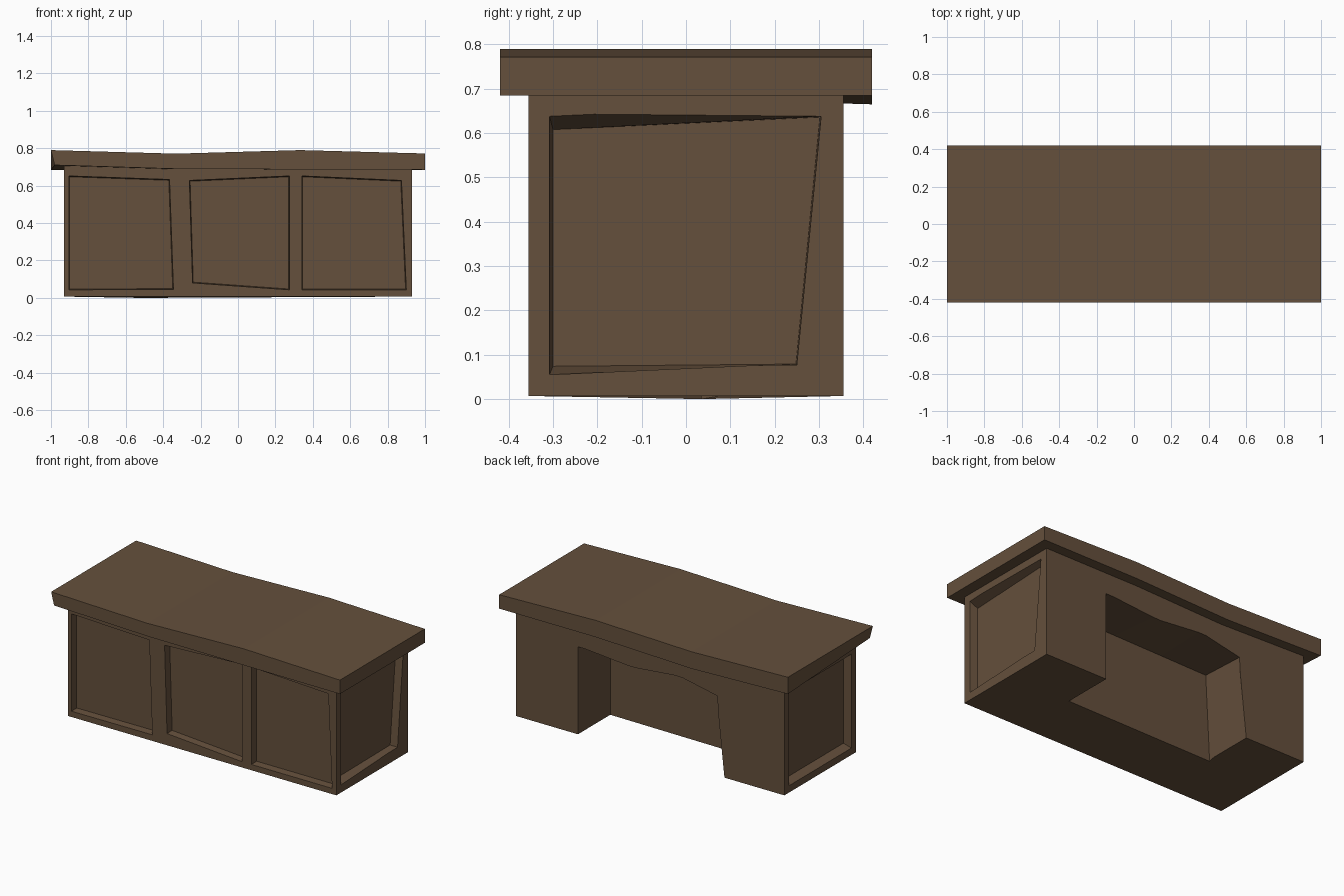
import bpy, bmesh
from mathutils import Vector

if "Cube" in bpy.data.objects:
    bpy.data.objects.remove(bpy.data.objects["Cube"])

wood = bpy.data.materials.new("dark brown wood")
wood.diffuse_color = (0.13, 0.08, 0.045, 1)
wood.use_nodes = True
wood.node_tree.nodes["Principled BSDF"].inputs["Base Color"].default_value = wood.diffuse_color


def loft(name, loops):
    """Closed solid through a list of matching point loops."""
    bm = bmesh.new()
    rings = [[bm.verts.new(p) for p in loop] for loop in loops]
    n = len(rings[0])
    for a, b in zip(rings, rings[1:]):
        for i in range(n):
            j = (i + 1) % n
            bm.faces.new((a[i], a[j], b[j], b[i]))
    bm.faces.new(rings[0])
    bm.faces.new(rings[-1])
    bmesh.ops.recalc_face_normals(bm, faces=bm.faces)
    me = bpy.data.meshes.new(name)
    bm.to_mesh(me)
    bm.free()
    ob = bpy.data.objects.new(name, me)
    bpy.context.collection.objects.link(ob)
    me.materials.append(wood)
    return ob


def cut(target, outer, inner):
    """Carve a recess whose mouth is outer and floor is inner."""
    outer = [Vector(p) for p in outer]
    inner = [Vector(p) for p in inner]
    start = [o + (o - i) * 0.2 for o, i in zip(outer, inner)]
    cutter = loft("recess_cutter", [start, inner])
    cutter.hide_render = True
    mod = target.modifiers.new("recess", 'BOOLEAN')
    mod.operation = 'DIFFERENCE'
    mod.solver = 'EXACT'
    mod.object = cutter
    bpy.context.view_layer.objects.active = target
    bpy.ops.object.modifier_apply(modifier=mod.name)
    bpy.data.objects.remove(cutter)


# Desk body: solid block reaching a little into the top
X, Y, Z0, Z1 = 0.93, 0.355, 0.007, 0.715
body = loft("desk_body", [[(x, -Y, Z0), (x, Y, Z0), (x, Y, Z1), (x, -Y, Z1)]
                          for x in (-X, X)])

# Three crooked recessed panels on the front
D = 0.045
front_panels = [
    [(-.904, .652), (-.366, .633), (-.345, .045), (-.904, .043)],
    [(-.26, .628), (.275, .652), (.275, .043), (-.243, .08)],
    [(.342, .652), (.874, .628), (.90, .043), (.342, .043)],
]
for p in front_panels:
    cx = sum(q[0] for q in p) / 4
    inner = [(cx + (x - cx) * 0.985, -Y + D, 0.345 + (z - 0.345) * 0.985) for x, z in p]
    cut(body, [(x, -Y, z) for x, z in p], inner)

# One recessed panel on each end
cut(body,
    [(X, y, z) for y, z in ((-.308, .638), (.305, .638), (.25, .077), (-.308, .055))],
    [(X - .05, y, z) for y, z in ((-.30, .608), (.302, .636), (.248, .079), (-.30, .074))])
cut(body,
    [(-X, y, z) for y, z in ((-.308, .638), (.31, .638), (.31, .05), (-.308, .05))],
    [(-X + .05, y, z) for y, z in ((-.30, .63), (.302, .62), (.302, .07), (-.30, .07))])

# Knee hole at the back with an uneven ceiling
K = 0.035
cut(body,
    [(x, Y, z) for x, z in ((.5, -.05), (.5, .555), (.16, .53), (-.17, .555),
                            (-.466, .505), (-.521, -.05))],
    [(x, K, z) for x, z in ((.5, -.05), (.5, .555), (.17, .55), (-.17, .545),
                            (-.49, .54), (-.521, -.05))])

# Sagging inner corner under the body touches the ground
for v in body.data.vertices:
    if v.co.z < 0.01 and abs(v.co.x + 0.52) < 0.05 and abs(v.co.y - K) < 0.02:
        v.co.z = 0

# Wavy slab top: (x, x of front lower corner, top z, front bottom z, back bottom z)
sections = [(-1, -.98, .79, .71, .685), (-.333, -.333, .771, .69, .665),
            (.333, .333, .79, .687, .685), (1, 1, .772, .685, .685)]
loft("desk_top", [[(xf, -.42, zf), (x, .42, zb), (x, .42, zt), (x, -.42, zt)]
                  for x, xf, zt, zf, zb in sections])
